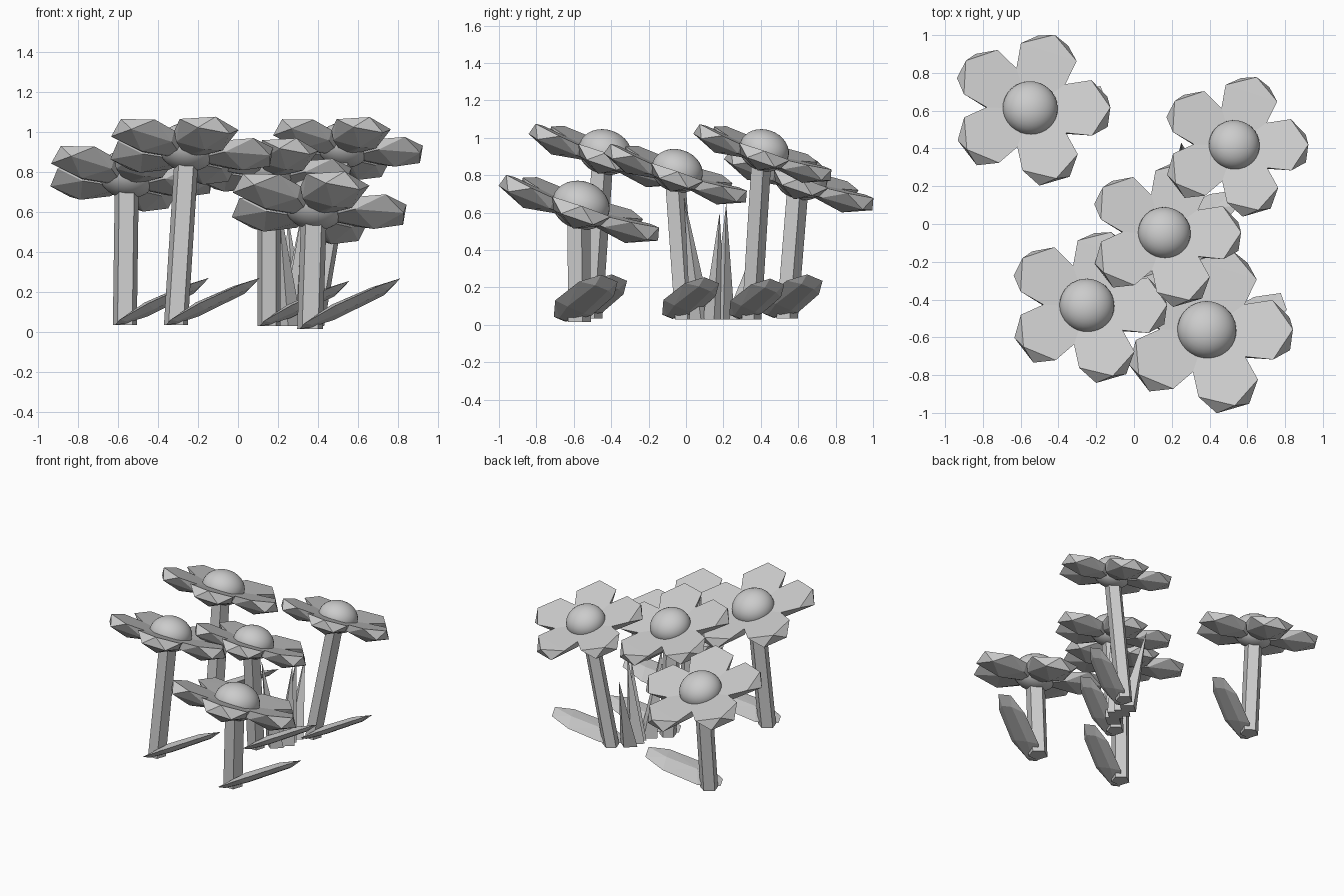
import bpy, bmesh, math
from mathutils import Vector, Matrix

if "Cube" in bpy.data.objects:
    bpy.data.objects.remove(bpy.data.objects["Cube"])


def finish(name, bm):
    bmesh.ops.recalc_face_normals(bm, faces=bm.faces)
    me = bpy.data.meshes.new(name)
    bm.to_mesh(me)
    bm.free()
    ob = bpy.data.objects.new(name, me)
    bpy.context.collection.objects.link(ob)
    return ob


def bridge(bm, a, b):
    n = len(a)
    for i in range(n):
        j = (i + 1) % n
        bm.faces.new((a[i], a[j], b[j], b[i]))


def fan(bm, ring, apex):
    for i in range(len(ring)):
        bm.faces.new((ring[i], ring[(i + 1) % len(ring)], apex))


def add_hull(bm, pts):
    """Convex faceted solid around the points, added to bm."""
    vs = [bm.verts.new(p) for p in pts]
    bmesh.ops.convex_hull(bm, input=vs)


# petal: top rising slightly outwards, blunt lower tip, faceted underside
PETAL = [(0.0, 0.03, -0.01), (0.2, 0.145, 0.015), (0.345, 0.165, 0.033), (0.45, 0.0, 0.045),
         (0.44, 0.09, -0.03), (0.2, 0.13, -0.045), (0.3, 0.0, -0.095), (0.05, 0.02, -0.06)]


def mirrored(pts):
    return [Vector(p) for p in pts] + [Vector((p[0], -p[1], p[2])) for p in pts if p[1]]


# five-sided stem between two points
def add_stem(bm, base, top, r):
    rings = []
    for p in (base, top):
        rings.append([bm.verts.new((p[0] + r * math.cos(a), p[1] + r * math.sin(a), p[2]))
                      for a in [math.radians(90 + 72 * k) for k in range(5)]])
    bridge(bm, *rings)
    for ring in rings:
        bm.faces.new(ring)


# leaf: long faceted blade rising from the stem base (length, width, thickness)
LEAF = [(0.0, 0.035, 0.0), (0.16, 0.11, 0.0), (0.43, 0.105, 0.0), (0.58, 0.05, 0.0),
        (0.2, 0.0, 0.035), (0.44, 0.0, 0.03), (0.5, 0.04, -0.025),
        (0.2, 0.05, -0.03), (0.04, 0.02, -0.02)]


def leaf_points(base, s):
    u = Vector((0.80, 0.45, 0.37)).normalized()
    w = Vector((-0.35, 0.85, -0.38))
    w = (w - u * w.dot(u)).normalized()
    n = u.cross(w)
    o = Vector(base) + Vector((-0.04, -0.10, 0.015)) * s
    return [o + (u * p.x + w * p.y + n * p.z) * s for p in mirrored(LEAF)]


# head centre, scale, stem base
FLOWERS = [
    ((-0.55, 0.61, 0.78), 0.94, (-0.565, 0.535, 0.035)),
    ((0.53, 0.415, 0.925), 0.87, (0.375, 0.345, 0.03)),
    ((0.16, -0.05, 0.815), 0.90, (0.155, -0.01, 0.03)),
    ((-0.25, -0.435, 0.915), 0.94, (-0.31, -0.51, 0.035)),
    ((0.385, -0.565, 0.63), 1.01, (0.36, -0.575, 0.015)),
]
TILT = Matrix.Rotation(math.radians(5), 4, 'Y') @ Matrix.Rotation(math.radians(-19), 4, 'X')

for i, (head, s, base) in enumerate(FLOWERS, 1):
    place = Matrix.Translation(head) @ TILT @ Matrix.Scale(s, 4)

    bm = bmesh.new()
    for k in range(5):
        turn = place @ Matrix.Rotation(math.radians(72 * k - 1), 4, 'Z')
        add_hull(bm, [turn @ p for p in mirrored(PETAL)])
    finish(f"petals_{i}", bm)

    # rounded flower centre
    bm = bmesh.new()
    bmesh.ops.create_uvsphere(bm, u_segments=32, v_segments=16, radius=0.155,
                              matrix=place @ Matrix.Translation((0, 0, 0.01))
                              @ Matrix.Diagonal((1, 1, 0.82, 1)))
    for f in bm.faces:
        f.smooth = True
    finish(f"flower_centre_{i}", bm)

    bm = bmesh.new()
    top = (head[0] - 0.005, head[1] - 0.015, head[2] - 0.01)
    add_stem(bm, base, top, 0.067 * s)
    finish(f"stem_{i}", bm)

    bm = bmesh.new()
    add_hull(bm, leaf_points(base, s))
    finish(f"leaf_{i}", bm)

# grass blades: leaning slender pyramids
BLADES = [((0.25, 0.08), (0.20, -0.01, 0.68)), ((0.29, 0.15), (0.32, 0.18, 0.60)),
          ((0.27, 0.20), (0.33, 0.215, 0.65)), ((0.28, 0.27), (0.25, 0.43, 0.57))]
for i, ((x, y), tip) in enumerate(BLADES, 1):
    bm = bmesh.new()
    ring = [bm.verts.new((x + dx, y + dy, 0.03))
            for dx, dy in [(0.07, 0), (0, 0.06), (-0.07, 0), (0, -0.06)]]
    bm.faces.new(ring)
    fan(bm, ring, bm.verts.new(tip))
    finish(f"grass_blade_{i}", bm)
